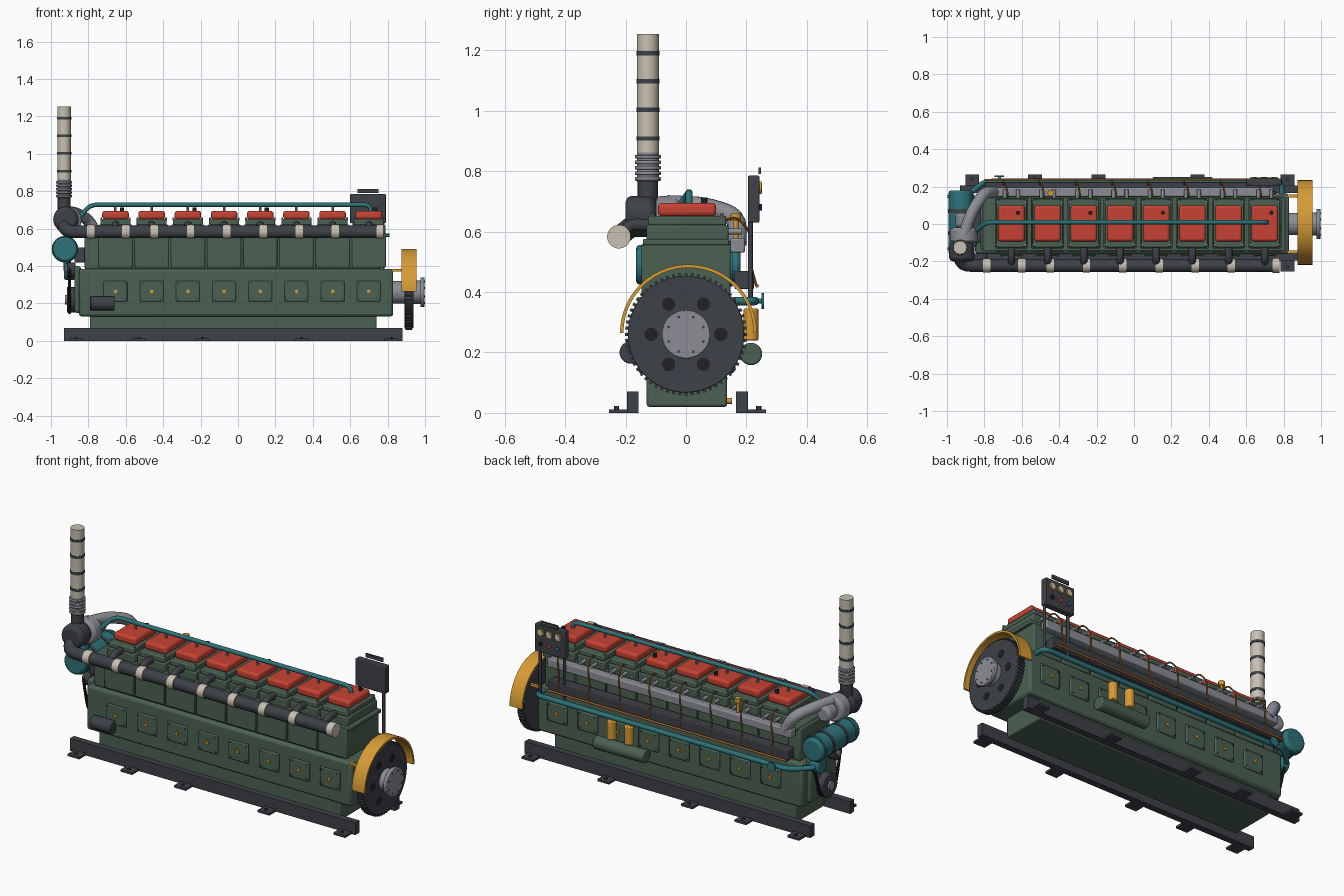
import bpy, bmesh, math
from mathutils import Vector, Matrix

old = bpy.data.objects.get("Cube")
if old:
    bpy.data.objects.remove(old)

def material(name, *rgb):
    m = bpy.data.materials.new(name)
    m.use_nodes = True
    m.diffuse_color = (*rgb, 1)
    m.node_tree.nodes["Principled BSDF"].inputs["Base Color"].default_value = (*rgb, 1)
    return m

GREEN = material("engine green", .07, .12, .085)
DARK = material("charcoal", .047, .052, .063)
RED = material("cover red", .58, .055, .033)
AMBER = material("amber", .68, .33, .035)
TEAL = material("pipe teal", .026, .17, .19)
CREAM = material("lagging cream", .58, .53, .44)
GREY = material("metal grey", .26, .27, .3)
BLACK = material("black", .015, .015, .018)
COPPER = material("copper", .35, .12, .025)

def finish(ob, mat, bevel=0, segments=2):
    bpy.context.collection.objects.link(ob)
    ob.data.materials.clear()
    ob.data.materials.append(mat)
    if bevel:
        b = ob.modifiers.new("soft edges", "BEVEL")
        b.width, b.segments, b.limit_method = bevel, segments, "ANGLE"
    bpy.ops.object.select_all(action="DESELECT")
    ob.select_set(True)
    bpy.context.view_layer.objects.active = ob
    bpy.ops.object.shade_smooth_by_angle(angle=math.radians(35))
    return ob

def from_bmesh(name, bm, mat, bevel=0, segments=2):
    me = bpy.data.meshes.new(name)
    bm.to_mesh(me)
    bm.free()
    return finish(bpy.data.objects.new(name, me), mat, bevel, segments)

def boxes(name, mat, spans, bevel=0, segments=2):
    """Each span is (x0, x1, y0, y1, z0, z1)."""
    bm = bmesh.new()
    for x0, x1, y0, y1, z0, z1 in spans:
        m = Matrix.Translation(((x0 + x1) / 2, (y0 + y1) / 2, (z0 + z1) / 2))
        bmesh.ops.create_cube(bm, size=1, matrix=m @ Matrix.Diagonal((x1 - x0, y1 - y0, z1 - z0, 1)))
    return from_bmesh(name, bm, mat, bevel, segments)

def rods(name, mat, items, sides=24, bevel=0):
    """Each item is (start, end, radius)."""
    bm = bmesh.new()
    for a, b, r in items:
        a, b = Vector(a), Vector(b)
        m = Matrix.Translation((a + b) / 2) @ (b - a).to_track_quat("Z", "Y").to_matrix().to_4x4()
        bmesh.ops.create_cone(bm, cap_ends=True, segments=sides, radius1=r, radius2=r, depth=(b - a).length, matrix=m)
    return from_bmesh(name, bm, mat, bevel)

def pipes(name, mat, paths, radius, bend=.04, sides=4):
    """Round tubes along polylines with rounded corners."""
    cu = bpy.data.curves.new(name, "CURVE")
    cu.dimensions, cu.bevel_depth, cu.bevel_resolution, cu.use_fill_caps = "3D", radius, sides, True
    for path in paths:
        p = [Vector(q) for q in path]
        pts = [p[0]]
        for a, c, b in zip(p, p[1:], p[2:]):
            s = c + (a - c).normalized() * min(bend, (a - c).length * .45)
            e = c + (b - c).normalized() * min(bend, (b - c).length * .45)
            pts += [s.lerp(c, t).lerp(c.lerp(e, t), t) for t in (0, .25, .5, .75, 1)]
        pts.append(p[-1])
        sp = cu.splines.new("POLY")
        sp.points.add(len(pts) - 1)
        for q, v in zip(sp.points, pts):
            q.co = (*v, 1)
    tmp = bpy.data.objects.new(name + "_path", cu)
    bpy.context.collection.objects.link(tmp)
    me = bpy.data.meshes.new_from_object(tmp.evaluated_get(bpy.context.evaluated_depsgraph_get()))
    bpy.data.objects.remove(tmp)
    return finish(bpy.data.objects.new(name, me), mat)

CYL = [-.655 + .1935 * i for i in range(8)]

# Base rails with feet
boxes("base_rails", DARK, [(-.93, .88, -.195, -.157, 0, .07), (-.93, .88, .166, .205, 0, .07)])
feet = [-.865, -.53, -.19, .34, .82]
boxes("rail_feet", DARK, [(x - .037, x + .037, *y, 0, .012) for x in feet for y in ((-.255, -.16), (.17, .265))])
rods("foot_bolts", DARK, [((x, y, .01), (x, y, .022), .009) for x in feet for y in (-.23, .24)], 6)

# Engine body
boxes("sump", GREEN, [(-.79, .74, -.13, .136, .02, .15)], .008)
boxes("crankcase", GREEN, [(-.85, .83, -.16, .163, .13, .385)], .015)
boxes("cylinder_block", GREEN, [(-.82, .765, -.138, .138, .38, .57)], .012)
boxes("block_panels", GREEN, [(x - .091, x + .091, -.147, .147, .392, .56) for x in CYL], .006)
boxes("block_deck", GREEN, [(-.81, .81, -.143, .143, .555, .575)], .004)
boxes("end_cover", GREEN, [(-.875, -.84, -.12, .12, .15, .4)], .012)
boxes("cylinder_heads", GREEN, [(x - .088, x + .088, -.13, .14, .57, .622) for x in CYL], .006)
boxes("head_tops", GREEN, [(x - .08, x + .08, -.125, .133, .62, .652) for x in CYL], .006)
boxes("rocker_covers", RED, [(x - .071, x + .071, -.093, .1, .65, .695) for x in CYL], .014, 3)
rods("head_bolts", GREY, [((x + i * .076, y, .645), (x + i * .076, y, .66), .006)
                          for x in CYL for i in (-1, 1) for y in (-.11, .118)], 6)
rods("breather_caps", BLACK, [((CYL[i] + .035, .06, .69), (CYL[i] + .035, .06, .712), .011) for i in (0, 2, 4, 7)], 16)

# Inspection doors on both long sides
sides = ((-.17, -.158), (.16, .173))
boxes("inspection_doors", GREEN, [(x - .063, x + .063, *y, .21, .32) for x in CYL for y in sides], .006)
knobs, bolts = [], []
for x in CYL:
    for y, d in ((-.168, -1), (.171, 1)):
        knobs.append(((x, y, .265), (x, y + d * .01, .265), .01))
        bolts += [((x + i * .05, y, .265 + k * .042), (x + i * .05, y + d * .005, .265 + k * .042), .005)
                  for i in (-1, 1) for k in (-1, 1)]
rods("door_knobs", AMBER, knobs, 8)
rods("door_bolts", DARK, bolts, 6)

# Exhaust manifold, ports and riser
EY, EZ, RX, RY = -.222, .583, -.93, -.126
pipes("exhaust_manifold", DARK, [[(.76, EY, EZ), (RX, EY, EZ), (RX, RY, .66), (RX, RY, .78)]], .034, .06, 6)
pipes("exhaust_ports", DARK, [[(x, -.12, .62), (x, -.185, .625), (x, EY, EZ)] for x in CYL], .02)
bands = [-.787, -.6, -.447, -.254, -.06, .134, .328, .52]
rods("manifold_bands", CREAM, [((x - .02, EY, EZ), (x + .02, EY, EZ), .038) for x in bands]
     + [((.74, EY, EZ), (.778, EY, EZ), .039)], 32)
rods("riser_bellows", GREY, [((RX, RY, .768 + i * .0185), (RX, RY, .78 + i * .0185), .043) for i in range(5)]
     + [((RX, RY, .765), (RX, RY, .865), .036)], 32, .003)
rods("riser_stack", CREAM, [((RX, RY, .86), (RX, RY, 1.253), .036)], 32)
rods("riser_bands", DARK, [((RX, RY, z - .007), (RX, RY, z + .007), .0385) for z in (.908, 1.003, 1.097, 1.19)], 32)

# Turbocharger and charge air duct
rods("turbine_housing", DARK, [((-.92, -.2, .65), (-.92, -.1, .65), .068)], 32, .02)
rods("compressor_housing", GREY, [((-.91, -.1, .645), (-.91, -.02, .645), .073),
                                  ((-.91, -.02, .645), (-.91, .06, .645), .045)], 32, .015)
pipes("charge_air_duct", GREY, [[(-.91, -.06, .69), (-.87, .06, .685), (-.8, .17, .65), (-.75, .17, .56)]], .031, .05, 5)
boxes("intake_manifold", GREY, [(-.8, .745, .147, .195, .53, .578)], .006)
rods("intake_stubs", GREY, [((x + i * .035, .12, .6), (x + i * .035, .185, .6), .01) for x in CYL for i in (-1, 1)], 12)
rods("relief_valve", AMBER, [((-.445, .165, .57), (-.445, .165, .64), .008),
                             ((-.445, .165, .635), (-.445, .165, .66), .017)], 16)

# Heat exchanger
HX, HZ = -.925, .49
rods("heat_exchanger", TEAL, [((HX, -.165, HZ), (HX, .18, HZ), .066)], 40, .012)
rods("exchanger_flanges", TEAL, [((HX, y, HZ), (HX, y + .014, HZ), .071) for y in (-.14, .14)], 40)
boxes("exchanger_bracket", DARK, [(-.875, -.815, -.1, .1, .42, .5)], .005)
rods("exchanger_straps", DARK, [((HX, y, HZ), (HX, y + .02, HZ), .069) for y in (-.06, .06)], 40)

# Cooling water pipes and pump
pipes("top_water_pipe", TEAL, [[(.71, .01, .66), (.71, .01, .728), (-.79, .01, .728),
                               (-.89, -.075, .61), (-.91, -.075, .53)]], .012)
rods("water_pipe_clamps", GREY, [((x, .01, .69), (x, .01, .72), .007) for x in CYL[:-1]], 10)
pipes("side_water_pipe", TEAL, [[(.79, .16, .37), (.79, .228, .37), (-.8, .228, .37),
                                (-.905, .14, .37), (-.905, .1, .37)]], .014)
rods("water_pump", TEAL, [((-.93, .09, .37), (-.87, .09, .37), .045)], 24, .012)
pipes("pump_riser", TEAL, [[(-.915, .09, .38), (-.915, .13, .44), (-.915, .13, .5)]], .018)
rods("valve_wheel", TEAL, [((-.72, .25, .37), (-.72, .258, .37), .026), ((-.72, .22, .37), (-.72, .25, .37), .008)], 20)

# Belt drive on the free end
rods("drive_pulleys", DARK, [((-.915, 0, .22), (-.87, 0, .22), .068), ((-.92, .09, .37), (-.885, .09, .37), .035),
                             ((-.915, -.07, .38), (-.87, -.07, .38), .04)], 32, .004)
rods("pulley_hubs", GREY, [((-.925, 0, .22), (-.91, 0, .22), .025), ((-.925, -.07, .38), (-.91, -.07, .38), .015)], 20)
pipes("drive_belt", BLACK, [[(-.9, 0, .15), (-.9, .07, .19), (-.9, .13, .37), (-.9, .09, .41),
                            (-.9, -.07, .425), (-.9, -.115, .38), (-.9, -.07, .19), (-.9, 0, .15)]], .008, .05, 2)

# Starter, oil cooler and filters
rods("starter_motor", DARK, [((-.79, -.183, .2), (-.66, -.183, .2), .037)], 28, .005)
rods("oil_cooler", GREEN, [((.1, .215, .195), (.42, .215, .195), .037)], 28, .006)
rods("oil_filters", AMBER, [((x, .215, .24), (x, .215, .345), .025) for x in (.32, .21)], 24, .005)
rods("drain_plug", AMBER, [((.7, .13, .04), (.7, .152, .04), .01)], 12)

# Fuel gallery and injector lines
boxes("fuel_gallery", DARK, [(-.8, .72, .16, .225, .41, .47)], .004)
pipes("fuel_rail", COPPER, [[(-.8, .235, .42), (.72, .235, .42)]], .006)
pipes("injector_lines", COPPER, [[(x - .02, .12, .635), (x - .02, .17, .65), (x - .035, .218, .59),
                                 (x - .045, .21, .5), (x - .045, .233, .42)] for x in CYL], .0045, .03, 2)

# Instrument panel facing the rear
rods("panel_posts", DARK, [((x, .213, .38), (x, .213, .66), .008) for x in (.62, .775)], 12)
boxes("panel_box", DARK, [(.6, .79, .205, .243, .63, .785)], .004)
boxes("panel_visor", DARK, [(.64, .75, .24, .248, .79, .812)])
rods("gauge_rims", AMBER, [((x, .24, .745), (x, .249, .745), .021) for x in (.64, .695, .75)], 20)
rods("gauge_faces", CREAM, [((x, .245, .745), (x, .252, .745), .016) for x in (.64, .695, .75)], 20)
for name, mat, x in (("blue_button", TEAL, .64), ("red_button", RED, .695), ("black_button", BLACK, .75)):
    rods(name, mat, [((x, .24, .68), (x, .252, .68), .011)], 16)

# Flywheel with ring gear
FZ = .26
def ring(r, n, x, phase=0):
    return [(x, r * math.cos(phase + math.tau * i / n), FZ + r * math.sin(phase + math.tau * i / n)) for i in range(n)]

rods("crankshaft", GREY, [((.8, 0, FZ), (.9, 0, FZ), .06)], 32)
rods("flywheel", DARK, [((.89, 0, FZ), (.937, 0, FZ), .193)], 72, .003)
bm = bmesh.new()
for i in range(60):
    m = Matrix.Translation((.912, 0, FZ)) @ Matrix.Rotation(math.tau * i / 60, 4, "X")
    bmesh.ops.create_cube(bm, size=1, matrix=m @ Matrix.Translation((0, .194, 0)) @ Matrix.Diagonal((.034, .016, .01, 1)))
from_bmesh("ring_gear_teeth", bm, DARK)
rods("flywheel_holes", BLACK, [((x, y, z), (x + .004, y, z), .022) for x, y, z in ring(.115, 6, .935)], 24)
rods("flywheel_hub", GREY, [((.935, 0, FZ), (.985, 0, FZ), .062), ((.975, 0, FZ), (.997, 0, FZ), .08)], 48, .003)
rods("hub_bolts", DARK, [((x, y, z), (x + .005, y, z), .005) for x, y, z in ring(.062, 8, .995, .39)], 6)

# Half-round flywheel guard
bm = bmesh.new()
rows = []
for i in range(49):
    a = math.pi * i / 48
    rows.append([bm.verts.new((x, .008 + r * math.cos(a), .265 + r * math.sin(a)))
                 for x, r in ((.875, .215), (.955, .215), (.955, .226), (.875, .226))])
for a, b in zip(rows, rows[1:]):
    for k in range(4):
        bm.faces.new((a[k], a[(k + 1) % 4], b[(k + 1) % 4], b[k]))
bm.faces.new(rows[0])
bm.faces.new(rows[-1])
bmesh.ops.recalc_face_normals(bm, faces=bm.faces)
from_bmesh("flywheel_guard", bm, AMBER)
boxes("guard_bracket", AMBER, [(.82, .88, y - .008, y + .008, .37, .384) for y in (-.15, .15)])
